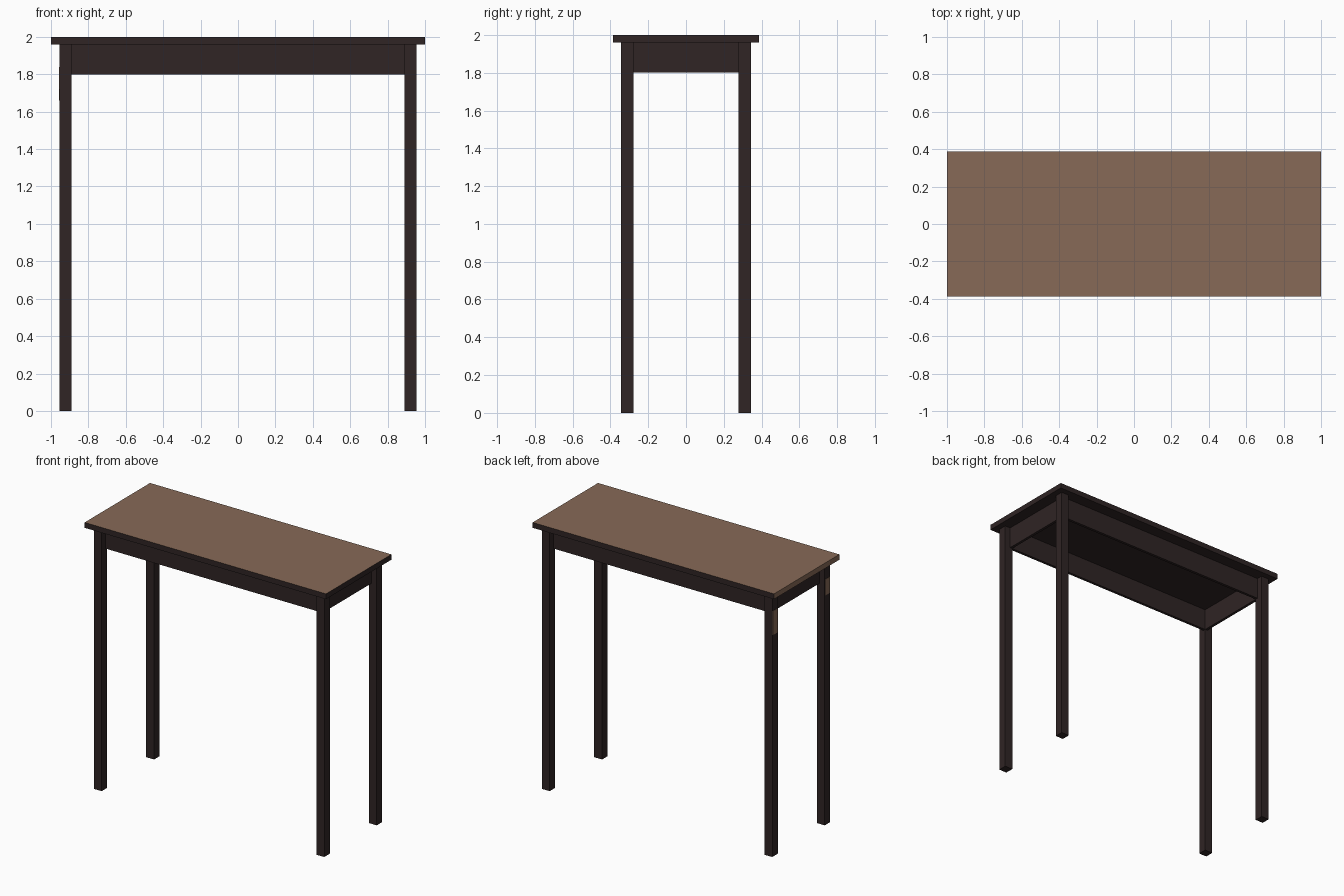
import bpy, bmesh

if "Cube" in bpy.data.objects:
    bpy.data.objects.remove(bpy.data.objects["Cube"])


def material(name, rgb):
    m = bpy.data.materials.new(name)
    m.diffuse_color = (*rgb, 1.0)
    m.use_nodes = True
    m.node_tree.nodes["Principled BSDF"].inputs["Base Color"].default_value = m.diffuse_color
    return m


dark = material("dark_wood", (0.029, 0.018, 0.018))
brown = material("brown_wood", (0.245, 0.144, 0.096))


def box(name, lo, hi, mats, rule=None):
    """Box between two corners; rule(normal) picks the material slot per face."""
    bm = bmesh.new()
    bmesh.ops.create_cube(bm, size=1.0)
    for v in bm.verts:
        for i in range(3):
            v.co[i] = hi[i] if v.co[i] > 0 else lo[i]
    bm.normal_update()
    for f in bm.faces:
        f.material_index = rule(f.normal) if rule else 0
    me = bpy.data.meshes.new(name)
    bm.to_mesh(me)
    bm.free()
    for m in mats:
        me.materials.append(m)
    ob = bpy.data.objects.new(name, me)
    bpy.context.collection.objects.link(ob)
    return ob


def span(a, b, sign):
    """Mirror an interval across zero."""
    return (a, b) if sign > 0 else (-b, -a)


TOP_Z, RAIL_Z = 1.96, 1.80
LX0, LX1 = 0.89, 0.955      # leg extent in x
LY0, LY1 = 0.278, 0.343     # leg extent in y
RAIL = 0.02                 # rail thickness

# Table top: brown upper face and left end, dark elsewhere
box("table_top", (-1, -0.387, TOP_Z), (1, 0.387, 2.0), [dark, brown],
    lambda n: 1 if n.z > 0.5 or n.x < -0.5 else 0)

# Four square legs
for sx, side in ((-1, "left"), (1, "right")):
    for sy, end in ((-1, "front"), (1, "back")):
        x0, x1 = span(LX0, LX1, sx)
        y0, y1 = span(LY0, LY1, sy)
        box(f"{end}_{side}_leg", (x0, y0, 0), (x1, y1, TOP_Z), [dark])

# Long rails, set back from the outer leg faces
for s, end in ((-1, "front"), (1, "back")):
    y0, y1 = span(LY0, LY0 + RAIL, s)
    box(f"{end}_rail", (-LX0, y0, RAIL_Z), (LX0, y1, TOP_Z), [dark])

# Short rails
for s, side in ((-1, "left"), (1, "right")):
    x0, x1 = span(LX0, LX0 + RAIL, s)
    box(f"{side}_rail", (x0, -LY0, RAIL_Z), (x1, LY0, TOP_Z), [dark])

# Worn brown patches on the outer faces of the left legs
for s, end, z0 in ((-1, "front", 1.72), (1, "back", 1.66)):
    y0, y1 = span(LY0 + 0.005, LY1 - 0.005, s)
    box(f"{end}_leg_patch", (-LX1 - 0.002, y0, z0), (-LX1, y1, 1.84), [brown])
